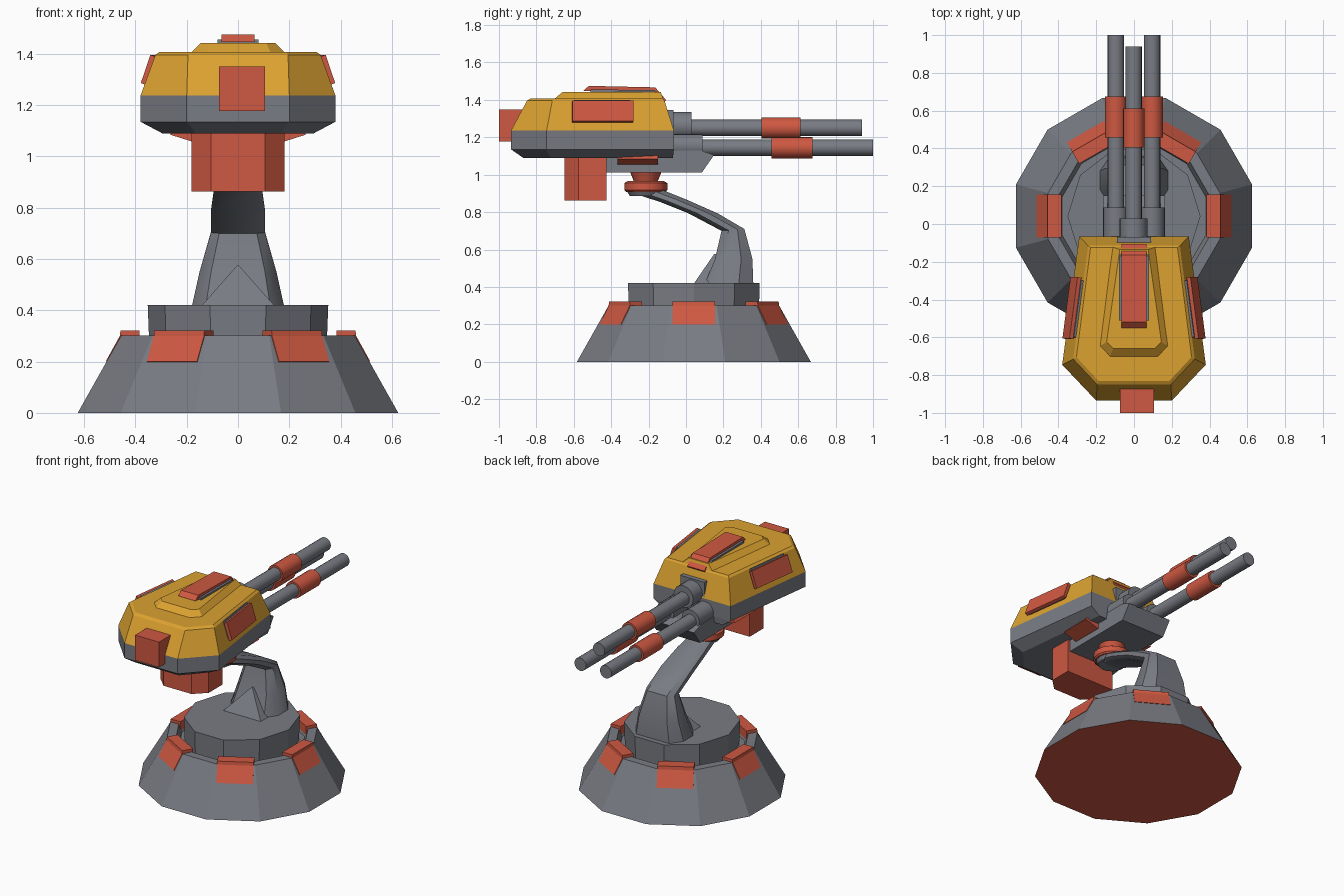
import bpy, bmesh, math
from mathutils import Vector

if "Cube" in bpy.data.objects:
    bpy.data.objects.remove(bpy.data.objects["Cube"])


def material(name, rgb):
    m = bpy.data.materials.new(name)
    m.diffuse_color = (*rgb, 1)
    m.use_nodes = True
    m.node_tree.nodes["Principled BSDF"].inputs["Base Color"].default_value = m.diffuse_color
    return m


GREY = material("steel grey", (0.19, 0.2, 0.228))
RED = material("signal red", (0.62, 0.098, 0.054))
YELLOW = material("amber yellow", (0.71, 0.36, 0.03))
CY = 0.042  # y of the base axis


def loft(name, rings, mat, smooth=False):
    """Skin a stack of equal-length point rings and cap both ends."""
    bm = bmesh.new()
    vs = [[bm.verts.new(p) for p in r] for r in rings]
    n = len(vs[0])
    for a, b in zip(vs, vs[1:]):
        for i in range(n):
            j = (i + 1) % n
            bm.faces.new((a[i], a[j], b[j], b[i]))
    bm.faces.new(vs[0][::-1])
    bm.faces.new(vs[-1])
    bmesh.ops.recalc_face_normals(bm, faces=bm.faces[:])
    me = bpy.data.meshes.new(name)
    bm.to_mesh(me)
    bm.free()
    me.materials.append(mat)
    ob = bpy.data.objects.new(name, me)
    bpy.context.collection.objects.link(ob)
    if smooth:
        bpy.ops.object.select_all(action='DESELECT')
        ob.select_set(True)
        bpy.context.view_layer.objects.active = ob
        bpy.ops.object.shade_smooth_by_angle(angle=math.radians(35))
    return ob


def ngon(n, rx, z, cy=CY, ry=None, start=0.0):
    ry = ry or rx
    return [(rx * math.cos(start + 2 * math.pi * i / n),
             cy + ry * math.sin(start + 2 * math.pi * i / n), z) for i in range(n)]


def sym(half, z):
    """Plan outline from its right half, mirrored over x = 0."""
    return [(x, y, z) for x, y in half] + [(-x, y, z) for x, y in reversed(half)]


def extrude_x(name, profile, w, mat):
    """Extrude a (y, z) profile across x from -w to w."""
    return loft(name, [[(s * w, y, z) for y, z in profile] for s in (-1, 1)], mat)


def box(name, x0, x1, y0, y1, z0, z1, mat):
    ring = [(x0, y0), (x1, y0), (x1, y1), (x0, y1)]
    return loft(name, [[(x, y, z) for x, y in ring] for z in (z0, z1)], mat)


def tube(name, x, z, y0, y1, r, mat):
    rings = [[(x + r * math.cos(math.pi * i / 8), y, z + r * math.sin(math.pi * i / 8))
              for i in range(16)] for y in (y0, y1)]
    return loft(name, rings, mat, smooth=True)


# Twelve-sided base with a rim and a shallow trough, red underneath
C15, A15 = math.cos(math.pi / 12), math.pi / 12
base = loft("base", [ngon(12, a / C15, z, start=A15) for a, z in
                     ((0.625, 0), (0.455, 0.302), (0.40, 0.302), (0.38, 0.25))], GREY)
base.data.materials.append(RED)
for p in base.data.polygons:
    if p.normal.z < -0.9:
        p.material_index = 1
loft("platform", [ngon(10, 0.345, 0.24, ry=0.365), ngon(10, 0.352, 0.42, ry=0.37)], GREY)

# Six red pads hooked over the rim
PAD = [(0.516, 0.20), (0.461, 0.30), (0.458, 0.322), (0.385, 0.322), (0.385, 0.26), (0.49, 0.195)]
for k in range(6):
    a = k * math.pi / 3
    u, t = Vector((math.cos(a), math.sin(a), 0)), Vector((-math.sin(a), math.cos(a), 0))
    loft(f"base_pad_{k + 1}", [[u * r + t * s * 0.113 + Vector((0, CY, z)) for r, z in PAD]
                               for s in (-1, 1)], RED)

# Bent support arm: chamfered sections from (front y, z), (back y, z), half width
ARM = [(0.10, 0.415, 0.36, 0.415, 0.18), (0.155, 0.55, 0.355, 0.55, 0.15),
       (0.19, 0.70, 0.312, 0.71, 0.105), (0.01, 0.795, 0.17, 0.793, 0.105),
       (-0.14, 0.855, 0.0, 0.868, 0.095), (-0.25, 0.89, -0.13, 0.92, 0.08)]
rings = []
for fy, fz, by, bz, w in ARM:
    f, b = Vector((0, fy, fz)), Vector((0, by, bz))
    pts = [(0.7, 0.0), (1, 0.3), (1, 0.7), (0.7, 1.0)]
    pts += [(-x, t) for x, t in reversed(pts)]
    rings.append([f.lerp(b, t) + Vector((x * w, 0, 0)) for x, t in pts])
loft("support_arm", rings, GREY, smooth=True)
loft("arm_gusset", [[(-0.145, 0.04, 0.415), (0.145, 0.04, 0.415), (0.145, 0.22, 0.415), (-0.145, 0.22, 0.415)],
                    [(-0.003, 0.15, 0.575), (0.003, 0.15, 0.575), (0.003, 0.22, 0.575), (-0.003, 0.22, 0.575)]], GREY)

# Swivel joint
loft("arm_end", [ngon(16, 0.085, 0.885, -0.215), ngon(16, 0.10, 0.912, -0.215)], GREY, True)
loft("swivel_ring", [ngon(16, r, z, -0.215) for r, z in
                     ((0.105, 0.908), (0.115, 0.918), (0.115, 0.955), (0.095, 0.967))], RED, True)
loft("swivel_neck", [ngon(16, 0.062, 0.96, -0.215), ngon(16, 0.09, 1.03, -0.215)], RED, True)

# Under-turret chin, side wedges and ammunition box
extrude_x("chin", [(-0.43, 1.012), (0.085, 1.012), (0.15, 1.105), (0.08, 1.13), (-0.43, 1.13)], 0.165, GREY)
loft("chin_wedges", [[(x, y, z) for x, z in ((-0.17, 1.055), (0.17, 1.055), (0.265, 1.085),
                                            (0.25, 1.105), (-0.25, 1.105), (-0.265, 1.085))]
                     for y in (-0.365, -0.15)], RED)
BIN = [(0.105, -0.65), (0.182, -0.575), (0.182, -0.425)]
loft("ammo_box", [sym(BIN, 0.863), sym(BIN, 1.12)], RED)

# Turret body: grey hull, yellow shell, raised deck
SIDE = [(0.20, -0.935), (0.38, -0.745), (0.29, -0.065)]
loft("hull", [sym([(0.165, -0.87), (0.295, -0.725), (0.225, -0.07)], 1.09),
              sym(SIDE, 1.135), sym(SIDE, 1.237)], GREY)
loft("shell", [sym(SIDE, 1.237), sym([(0.195, -0.85), (0.322, -0.715), (0.243, -0.115)], 1.396),
               sym([(0.188, -0.83), (0.305, -0.705), (0.23, -0.125)], 1.408)], YELLOW)
loft("deck", [sym([(0.13, -0.71), (0.187, -0.65), (0.12, -0.12)], 1.40),
              sym([(0.11, -0.66), (0.145, -0.625), (0.075, -0.135)], 1.442)], YELLOW)

# Top bar: red cap on a grey slab, both bent down at the muzzle end
extrude_x("top_bar_slab", [(-0.51, 1.43), (-0.51, 1.456), (-0.17, 1.452), (-0.125, 1.40),
                           (-0.14, 1.36), (-0.20, 1.40)], 0.08, GREY)
extrude_x("top_bar_cap", [(-0.55, 1.447), (-0.52, 1.475), (-0.165, 1.467), (-0.107, 1.40),
                          (-0.13, 1.365), (-0.175, 1.44)], 0.065, RED)


# Side armour panels following the slope of the shell
def shell_x(y, z):
    low, high = 0.38 - (y + 0.745) * 0.132, 0.322 - (y + 0.715) * 0.132
    return low + (high - low) * (z - 1.237) / 0.159


NORMAL = Vector((0.93, 0.12, 0.35))
for side, s in (("right", 1), ("left", -1)):
    for part, y0, y1, z0, z1, d0, d1, mat in (
            ("panel_backing", -0.60, -0.30, 1.285, 1.395, -0.02, 0.012, GREY),
            ("side_panel", -0.61, -0.285, 1.275, 1.385, 0.010, 0.032, RED)):
        face = [Vector((shell_x(y, z), y, z)) for y, z in ((y0, z0), (y1, z0), (y1, z1), (y0, z1))]
        rings = [[p + NORMAL * d for p in face] for d in (d0, d1)]
        loft(f"{side}_{part}", [[(s * p.x, p.y, p.z) for p in r] for r in rings], mat)

# Box on the rear end
box("rear_box", -0.075, 0.105, -1.0, -0.86, 1.178, 1.35, RED)

# Three barrels with roots and red sleeves
box("upper_barrel_mount", -0.09, 0.09, -0.2, -0.068, 1.18, 1.345, GREY)
for name, x, z, tip, root, s0, s1, rr in (
        ("left_barrel", -0.096, 1.145, 1.0, 0.088, 0.457, 0.675, 0.066),
        ("right_barrel", 0.096, 1.145, 1.0, 0.088, 0.457, 0.675, 0.066),
        ("upper_barrel", -0.002, 1.25, 0.94, 0.03, 0.405, 0.612, 0.074)):
    tube(name, x, z, -0.1, tip, 0.044, GREY)
    tube(name + "_root", x, z + (0.008 if x < -0.01 or x > 0.01 else 0.012), -0.12, root, rr, GREY)
    tube(name + "_sleeve", x, z, s0, s1, 0.057, RED)
